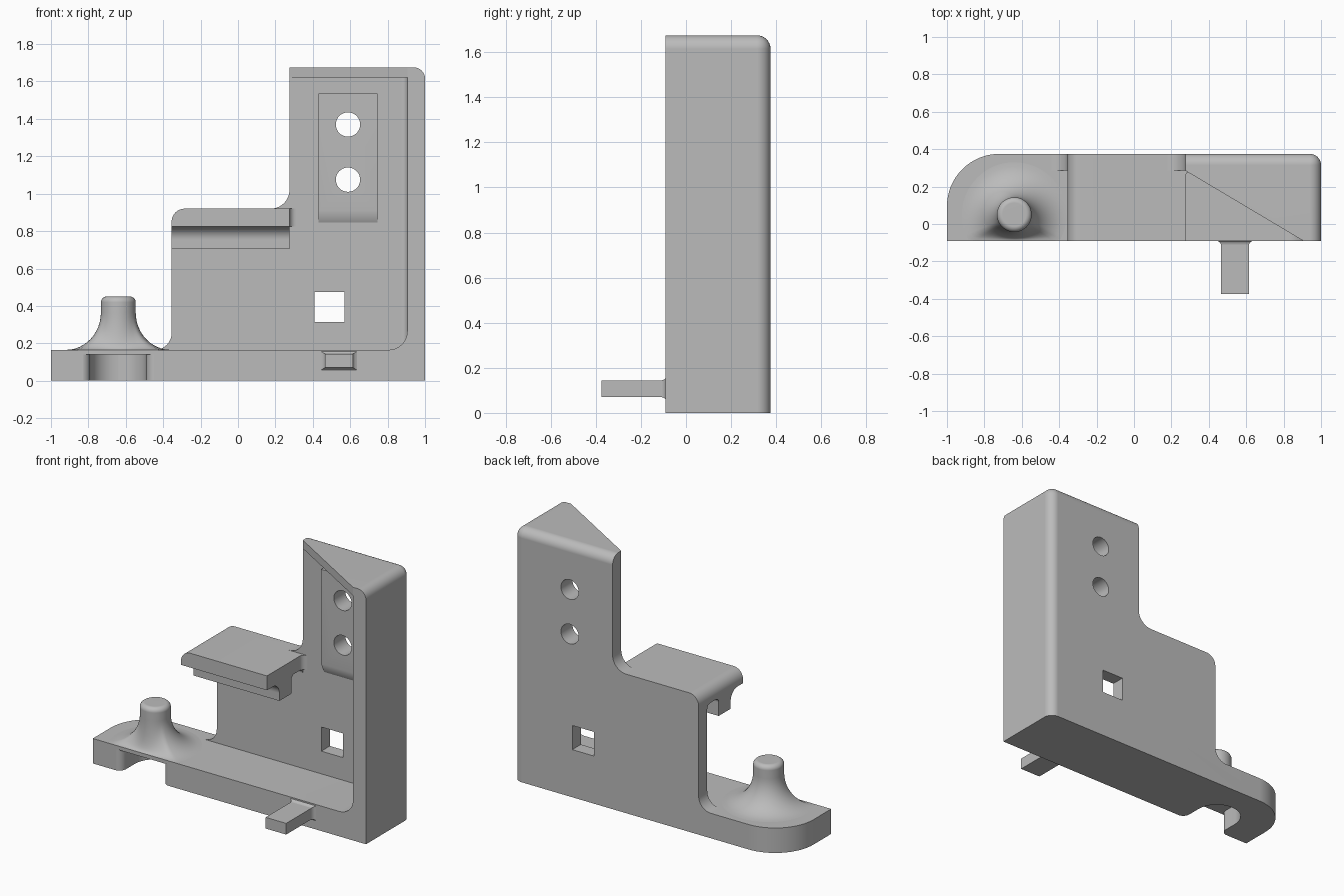
import bpy, bmesh, math
from mathutils import Vector

if "Cube" in bpy.data.objects:
    bpy.data.objects.remove(bpy.data.objects["Cube"], do_unlink=True)

grey = bpy.data.materials.new("plain grey")
grey.use_nodes = True
grey.diffuse_color = (0.5, 0.5, 0.5, 1)
grey.node_tree.nodes["Principled BSDF"].inputs["Base Color"].default_value = (0.5, 0.5, 0.5, 1)

FRONT, BACK, PLATE = -0.09, 0.375, 0.285
BASE_TOP = 0.165


def rounded(corners, steps=10):
    """Turn (u, v, radius) corners into an outline with arcs."""
    out = []
    for i, (x, y, r) in enumerate(corners):
        p = Vector((x, y))
        if r == 0:
            out.append(p)
            continue
        u = (Vector(corners[i - 1][:2]) - p).normalized()
        v = (Vector(corners[(i + 1) % len(corners)][:2]) - p).normalized()
        half = u.angle(v) / 2
        c = p + (u + v).normalized() * r / math.sin(half)
        s, e = p + u * r / math.tan(half) - c, p + v * r / math.tan(half) - c
        w = s.angle(e)
        for k in range(steps + 1):
            t = k / steps
            out.append(c + (s * math.sin((1 - t) * w) + e * math.sin(t * w)) / math.sin(w))
    return out


def loft(name, rings):
    """Skin a stack of equal-length rings and cap both ends."""
    bm = bmesh.new()
    vs = [[bm.verts.new(p) for p in ring] for ring in rings]
    n = len(vs[0])
    for a, b in zip(vs, vs[1:]):
        for i in range(n):
            bm.faces.new((a[i], a[(i + 1) % n], b[(i + 1) % n], b[i]))
    bm.faces.new(vs[0])
    bm.faces.new(vs[-1])
    bmesh.ops.recalc_face_normals(bm, faces=bm.faces)
    mesh = bpy.data.meshes.new(name)
    bm.to_mesh(mesh)
    bm.free()
    mesh.materials.append(grey)
    ob = bpy.data.objects.new(name, mesh)
    bpy.context.collection.objects.link(ob)
    return ob


def prism(name, pts, axis, lo, hi):
    place = {"x": lambda a, b, d: (d, a, b),
             "y": lambda a, b, d: (a, d, b),
             "z": lambda a, b, d: (a, b, d)}[axis]
    return loft(name, [[place(p[0], p[1], d) for p in pts] for d in (lo, hi)])


def cut(target, cutters):
    bpy.context.view_layer.objects.active = target
    for c in cutters:
        c.hide_render = True
        m = target.modifiers.new("cut", "BOOLEAN")
        m.operation, m.solver, m.object = "DIFFERENCE", "EXACT", c
        bpy.ops.object.modifier_apply(modifier=m.name)


def bevel(ob, test, radius, segments):
    bm = bmesh.new()
    bm.from_mesh(ob.data)
    edges = [e for e in bm.edges if test(*[v.co for v in e.verts])]
    bmesh.ops.bevel(bm, geom=edges, offset=radius, offset_type="OFFSET",
                    segments=segments, profile=0.5, affect="EDGES")
    bm.to_mesh(ob.data)
    bm.free()


def on(a, b, **at):
    return all(abs(getattr(v, k) - val) < 1e-4 for v in (a, b) for k, val in at.items())


# Bracket body: stepped outline through the full depth
bracket = prism("bracket_body", rounded([
    (-1, 0, 0), (1, 0, 0), (1, 1.675, 0), (0.275, 1.675, 0), (0.275, 0.92, 0.1),
    (-0.355, 0.92, 0.07), (-0.355, BASE_TOP, 0.09), (-1, BASE_TOP, 0)]), "y", FRONT, BACK)
bevel(bracket, lambda a, b: on(a, b, x=-1, y=BACK), 0.28, 16)
bevel(bracket, lambda a, b: on(a, b, x=1, y=BACK) or on(a, b, z=1.675, y=BACK)
      or on(a, b, x=1, z=1.675), 0.06, 8)

# Front pocket that leaves back plate, side wall, base and shelf
pocket = prism("pocket_cutter", rounded([
    (-0.5, BASE_TOP, 0), (0.905, BASE_TOP, 0.1), (0.905, 1.62, 0), (0, 1.62, 0),
    (0, 0.92, 0), (0.275, 0.92, 0), (0.275, 0.705, 0), (-0.5, 0.705, 0)]), "y", -0.3, PLATE)
# Diagonal front edge of the top web
diagonal = prism("diagonal_cutter", [(0.2, 0.33), (0.2, -0.2), (0.905, -0.2), (0.905, FRONT),
                                     (0.275, PLATE)], "z", 1.5, 1.8)
# Coved undercuts on both sides of the lip below the shelf
undercut_front = prism("lip_front_cutter", rounded([
    (-0.2, 0.68, 0), (0.04, 0.68, 0), (0.04, 0.825, 0.07), (-0.2, 0.825, 0)]), "x", -0.45, 0.29)
undercut_back = prism("lip_back_cutter", rounded([
    (0.165, 0.68, 0), (PLATE, 0.68, 0), (PLATE, 0.825, 0.03), (0.165, 0.825, 0.03)]),
    "x", -0.45, 0.29)
# Notch under the post with flared mouth
notch = prism("notch_cutter", rounded([
    (-0.95, -0.2, 0), (-0.95, -0.091, 0), (-0.79, -0.091, 0.05), (-0.79, 0.2, 0.149),
    (-0.49, 0.2, 0.149), (-0.49, -0.091, 0.05), (-0.3, -0.091, 0), (-0.3, -0.2, 0)]),
    "z", -0.1, 0.14)
# Square window and two screw holes
window = prism("window_cutter", [(0.41, 0.315), (0.57, 0.315), (0.57, 0.475), (0.41, 0.475)],
               "y", 0.1, 0.5)
circle = [(math.cos(k * math.tau / 40), math.sin(k * math.tau / 40)) for k in range(40)]
holes = [prism("hole_cutter", [(0.588 + 0.065 * c, z + 0.065 * s) for c, s in circle],
               "y", 0.1, 0.5) for z in (1.075, 1.37)]
cut(bracket, [pocket, diagonal, undercut_front, undercut_back, notch, window] + holes)

# Raised pad around the screw holes, sloped at its foot
pad = prism("screw_pad", [(0.3, 0.82), (PLATE, 0.845), (0.255, 0.91), (0.255, 1.535),
                          (0.3, 1.535)], "x", 0.43, 0.745)
cut(pad, holes)

for c in [pocket, diagonal, undercut_front, undercut_back, notch, window] + holes:
    bpy.data.objects.remove(c, do_unlink=True)


# Small upright fillets in the inner corners
def fillet(name, x, side, r, lo, hi):
    arc = [(x + side * r * (1 - math.sin(k * math.pi / 16)),
            PLATE - r * (1 - math.cos(k * math.pi / 16))) for k in range(9)]
    return prism(name, arc + [(x - side * 0.005, PLATE - r), (x - side * 0.005, PLATE + 0.005),
                              (x + side * r, PLATE + 0.005)], "z", lo, hi)


shelf_fillet = fillet("shelf_fillet", 0.275, 1, 0.035, 0.825, 0.92)
wall_fillet = fillet("wall_fillet", 0.905, -1, 0.03, 0.2, 1.62)

# Post with rounded top and a cove that narrows toward the front edge
PX, PY, PR, REACH, COVE = -0.64, 0.05, 0.093, 0.28, 0.2


def post_ring(z, spread, radius=PR):
    ring = []
    for k in range(64):
        a = k * math.tau / 64
        s = math.sin(a)
        limit = min(REACH, (PY - FRONT - 0.001) / max(-s, 0.01))
        r = radius + (limit - radius) * spread
        ring.append((PX + r * math.cos(a), PY + r * s, z))
    return ring


rings = [post_ring(0.15, 1)]
for k in range(12, -1, -1):
    f = k * math.pi / 24
    rings.append(post_ring(BASE_TOP + COVE * (1 - math.sin(f)), 1 - math.cos(f)))
for k in range(7):
    f = k * math.pi / 12
    rings.append(post_ring(0.42 + 0.03 * math.sin(f), 0, PR - 0.03 * (1 - math.cos(f))))
post = loft("post", rings)

# Front prong with a flared root
def prong_ring(y, grow):
    return [(0.54 + sx * (0.075 + grow), y, 0.107 + sz * (0.037 + grow * 0.6))
            for sx, sz in ((-1, -1), (1, -1), (1, 1), (-1, 1))]


root = [prong_ring(FRONT - 0.02 * math.cos(k * math.pi / 12),
                   0.02 * (1 - math.cos(math.asin(k / 6)))) for k in range(7)]
prong = loft("front_prong", [prong_ring(-0.375, 0)] + root + [prong_ring(-0.07, 0.02)])

# Smooth curved areas while keeping hard edges
for ob in (bracket, pad, shelf_fillet, wall_fillet, post, prong):
    bpy.ops.object.select_all(action="DESELECT")
    ob.select_set(True)
    bpy.context.view_layer.objects.active = ob
    bpy.ops.object.shade_smooth_by_angle(angle=math.radians(30))
    ob.modifiers.new("flat faces", "WEIGHTED_NORMAL").keep_sharp = True
